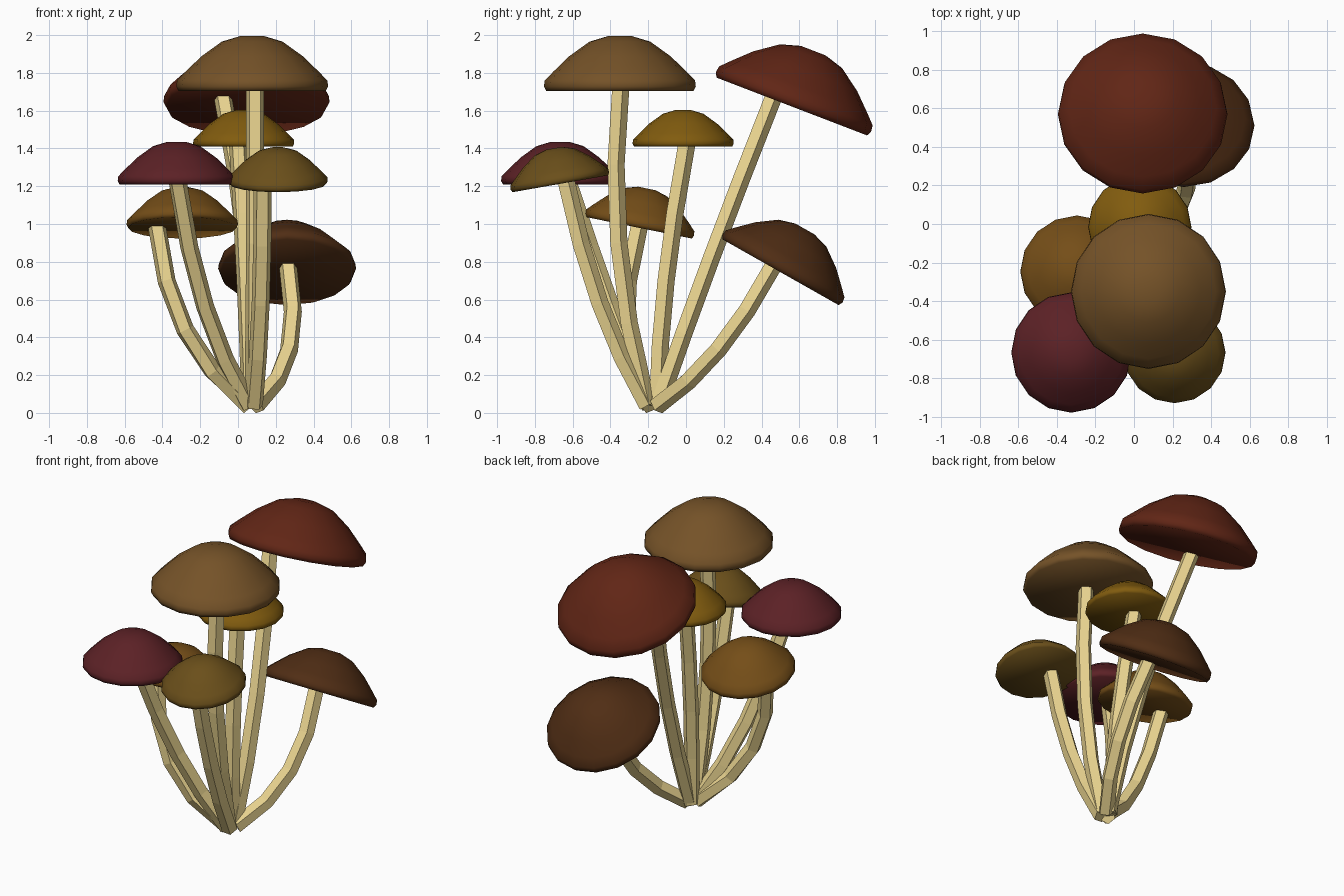
import bpy, bmesh, math
from mathutils import Vector

if "Cube" in bpy.data.objects:
    bpy.data.objects.remove(bpy.data.objects["Cube"])

def material(name, rgb):
    m = bpy.data.materials.new(name)
    # sRGB swatch to linear
    m.diffuse_color = (*[(c / 255) ** 2.2 for c in rgb], 1)
    m.use_nodes = True
    m.node_tree.nodes["Principled BSDF"].inputs["Base Color"].default_value = m.diffuse_color
    return m

def make_object(name, bm, mat):
    bmesh.ops.recalc_face_normals(bm, faces=bm.faces)
    me = bpy.data.meshes.new(name)
    bm.to_mesh(me)
    bm.free()
    ob = bpy.data.objects.new(name, me)
    bpy.context.collection.objects.link(ob)
    me.materials.append(mat)
    return ob

def skin(bm, rings):
    # Side quads between successive rings, closed at both ends
    for a, b in zip(rings, rings[1:]):
        n = len(a)
        for i in range(n):
            bm.faces.new((a[i], a[(i + 1) % n], b[(i + 1) % n], b[i]))
    bm.faces.new(rings[0])
    bm.faces.new(rings[-1])

# Cap: one shared dome profile (radius, height), revolved, flat below, tilted back
PROFILE = [(0.97, 0), (1, 0.08), (0.99, 0.19), (0.87, 0.36),
           (0.67, 0.63), (0.4, 0.9), (0.16, 1.0)]

def cap(name, centre, radius, tilt, rgb, sides=16):
    bm = bmesh.new()
    angles = [2 * math.pi * i / sides for i in range(sides)]
    skin(bm, [[bm.verts.new((radius * r * math.cos(a), radius * r * math.sin(a),
                             0.72 * radius * z)) for a in angles]
              for r, z in PROFILE])
    ob = make_object(name, bm, material(name, rgb))
    ob.location = centre
    ob.rotation_euler.x = -math.radians(tilt)
    bpy.ops.object.select_all(action='DESELECT')
    ob.select_set(True)
    bpy.context.view_layer.objects.active = ob
    bpy.ops.object.shade_smooth_by_angle(angle=math.radians(75))

# Stem: five-sided tube on an arc from the clustered base through a middle point
BASE = Vector((0.08, -0.18, 0.04))

def stem(name, top, middle, mat, radius=0.05, sides=5, steps=4):
    top, middle = Vector(top), Vector(middle)
    spread = (middle - BASE) * Vector((1, 1, 0)).to_3d().length / math.sqrt(2)
    spread.z = 0
    base = BASE + 0.03 * spread.normalized()
    control = 2 * middle - (base + top) / 2
    bm = bmesh.new()
    rings = []
    for k in range(steps + 1):
        t = k / steps
        p = base * (1 - t) ** 2 + control * 2 * t * (1 - t) + top * t * t
        d = ((control - base) * (1 - t) + (top - control) * t).normalized()
        u = (Vector((1, 0, 0)) - d * d.x).normalized()
        v = d.cross(u)
        rings.append([bm.verts.new(p + radius * (u * math.cos(a) + v * math.sin(a)))
                      for a in (2 * math.pi * i / sides + 0.3 for i in range(sides))])
    skin(bm, rings)
    make_object(name, bm, mat)

cream = material("stem_cream", (232, 210, 142))

def mushroom(name, centre, radius, tilt, rgb, stem_top, stem_middle):
    cap(name + "_cap", centre, radius, tilt, rgb)
    # The stem ends just inside the tilted underside
    x, y = stem_top
    z = centre[2] + 0.015 + math.tan(math.radians(tilt)) * (centre[1] - y)
    stem(name + "_stem", (x, y, z), stem_middle, cream)

# Cap centre, radius, tilt, colour, stem top (x, y), stem middle
mushroom("tall_tan", (0.075, -0.35, 1.705), 0.402, 0, (116, 83, 44), (0.09, -0.35), (0.09, -0.36, 0.9))
mushroom("tall_red", (0.045, 0.56, 1.622), 0.44, 21, (97, 42, 28), (-0.08, 0.46), (0.05, 0.13, 0.82))
mushroom("middle_gold", (0.03, -0.015, 1.41), 0.268, 0, (128, 92, 22), (0, 0), (0.04, -0.11, 0.7))
mushroom("left_maroon", (-0.325, -0.667, 1.21), 0.312, 0, (92, 38, 42), (-0.32, -0.63), (-0.175, -0.4, 0.56))
mushroom("right_olive", (0.21, -0.665, 1.213), 0.265, -10, (106, 80, 32), (0.13, -0.64), (0.12, -0.46, 0.58))
mushroom("left_brown", (-0.295, -0.25, 0.98), 0.295, 11.5, (116, 79, 30), (-0.43, -0.25), (-0.28, -0.32, 0.44))
mushroom("back_brown", (0.26, 0.5, 0.745), 0.365, 29.5, (81, 49, 27), (0.265, 0.46), (0.27, 0.17, 0.34))
